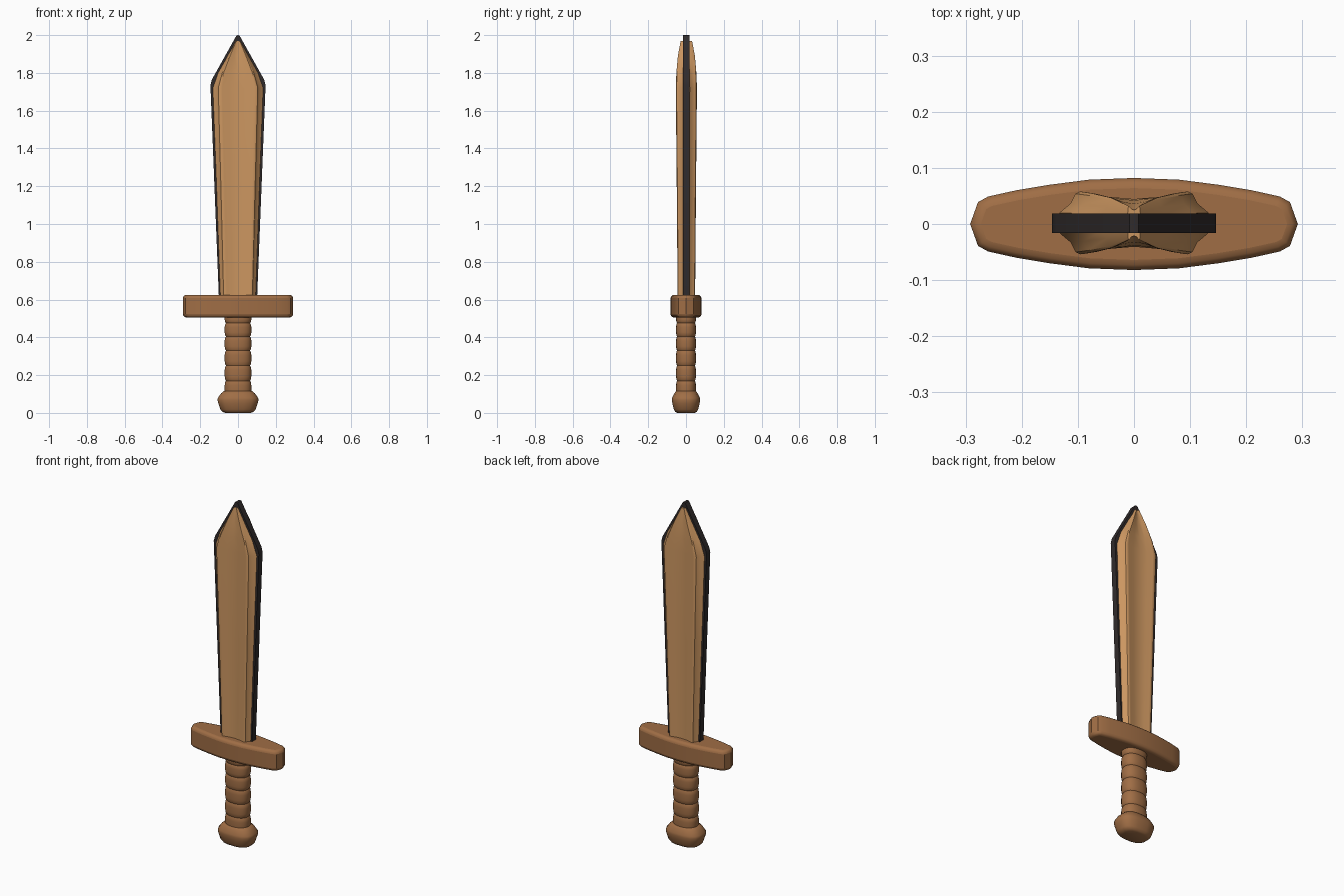
import bpy, bmesh, math

if "Cube" in bpy.data.objects:
    bpy.data.objects.remove(bpy.data.objects["Cube"])


def material(name, rgb):
    m = bpy.data.materials.new(name)
    m.diffuse_color = (*rgb, 1)
    m.use_nodes = True
    m.node_tree.nodes["Principled BSDF"].inputs["Base Color"].default_value = m.diffuse_color
    return m


light_wood = material("light wood", (0.60, 0.305, 0.118))
brown_wood = material("brown wood", (0.35, 0.155, 0.06))
dark_edge = material("dark edge", (0.03, 0.024, 0.024))


def loft(name, rings, mat, angle=30, bevel=0.0):
    """Skin a stack of equal-length rings and cap both ends."""
    bm = bmesh.new()
    loops = [[bm.verts.new(p) for p in ring] for ring in rings]
    n = len(loops[0])
    for a, b in zip(loops, loops[1:]):
        for i in range(n):
            j = (i + 1) % n
            bm.faces.new((a[i], a[j], b[j], b[i]))
    bm.faces.new(loops[0][::-1])
    bm.faces.new(loops[-1])
    bmesh.ops.recalc_face_normals(bm, faces=bm.faces)
    mesh = bpy.data.meshes.new(name)
    bm.to_mesh(mesh)
    bm.free()
    obj = bpy.data.objects.new(name, mesh)
    bpy.context.collection.objects.link(obj)
    mesh.materials.append(mat)
    if bevel:
        mod = obj.modifiers.new("rounded edges", "BEVEL")
        mod.width = bevel
        mod.segments = 3
        mod.limit_method = "ANGLE"
        mod.angle_limit = math.radians(50)
    bpy.ops.object.select_all(action="DESELECT")
    obj.select_set(True)
    bpy.context.view_layer.objects.active = obj
    bpy.ops.object.shade_smooth_by_angle(angle=math.radians(angle))
    return obj


def four_way(quarter):
    """Mirror a quarter outline (from +y axis to +x axis) into a closed loop."""
    right = quarter + [(x, -y) for x, y in reversed(quarter) if y > 0]
    return right + [(-x, y) for x, y in reversed(right) if x > 0]


def oval(rx, ry, z, n=24, power=1.0):
    ring = []
    for i in range(n):
        a = 2 * math.pi * (i + 0.5) / n
        c, s = math.cos(a), math.sin(a)
        ring.append((rx * math.copysign(abs(c) ** power, c),
                     ry * math.copysign(abs(s) ** power, s), z))
    return ring


# Dark cutting edge: a thin plate with the blade silhouette
outline = [(-0.1, 0.58), (0.1, 0.58), (0.146, 1.735), (0.138, 1.765),
           (0.008, 1.998), (0, 2.0), (-0.008, 1.998), (-0.138, 1.765), (-0.146, 1.735)]
loft("blade_edge", [[(x, y, z) for x, z in outline] for y in (-0.016, 0.019)], dark_edge)

# Wooden blade body: hollow centre, raised ridges, concave bevels to the edge
section = four_way([(0, 0.76), (0.32, 0.83), (0.58, 0.97), (0.67, 1.0),
                    (0.73, 0.93), (0.79, 0.62), (0.93, 0.32)])
body = []
for z, half_width, half_depth in [(0.59, 0.103, 0.046), (1.2, 0.124, 0.051),
                                  (1.72, 0.143, 0.056), (1.80, 0.114, 0.053),
                                  (1.89, 0.062, 0.045), (1.97, 0.014, 0.030)]:
    body.append([(x * half_width, y * half_depth + 0.002, z) for x, y in section])
loft("blade_body", body, light_wood, 35)

# Crossguard: tapering bar with softened edges
guard = four_way([(0, 0.082), (0.08, 0.079), (0.15, 0.07), (0.21, 0.06),
                  (0.26, 0.049), (0.278, 0.039), (0.292, 0)])
loft("crossguard", [[(x, y, z) for x, y in guard] for z in (0.505, 0.625)],
     brown_wood, 35, 0.018)

# Grip: stacked rounded bands separated by grooves
grip = []
cuts = [0.09, 0.17, 0.25, 0.33, 0.405, 0.475, 0.54]
for lo, hi in zip(cuts, cuts[1:]):
    for t, s in [(0, 0.9), (0.1, 0.97), (0.3, 1.0), (0.7, 1.0), (0.9, 0.97)]:
        grip.append(oval(0.071 * s, 0.053 * s, lo + (hi - lo) * t, power=0.85))
grip.append(oval(0.064, 0.048, 0.54, power=0.85))
loft("grip", grip, brown_wood, 40)

# Pommel: chunky faceted knob with rounded corners
pommel = [oval(0.11 * s, 0.076 * s, z, 16, 0.72)
          for z, s in [(0.0, 0.62), (0.006, 0.76), (0.018, 0.86), (0.05, 0.96),
                       (0.068, 1.0), (0.08, 0.98), (0.104, 0.82), (0.115, 0.70), (0.119, 0.55)]]
loft("pommel", pommel, brown_wood, 40)
